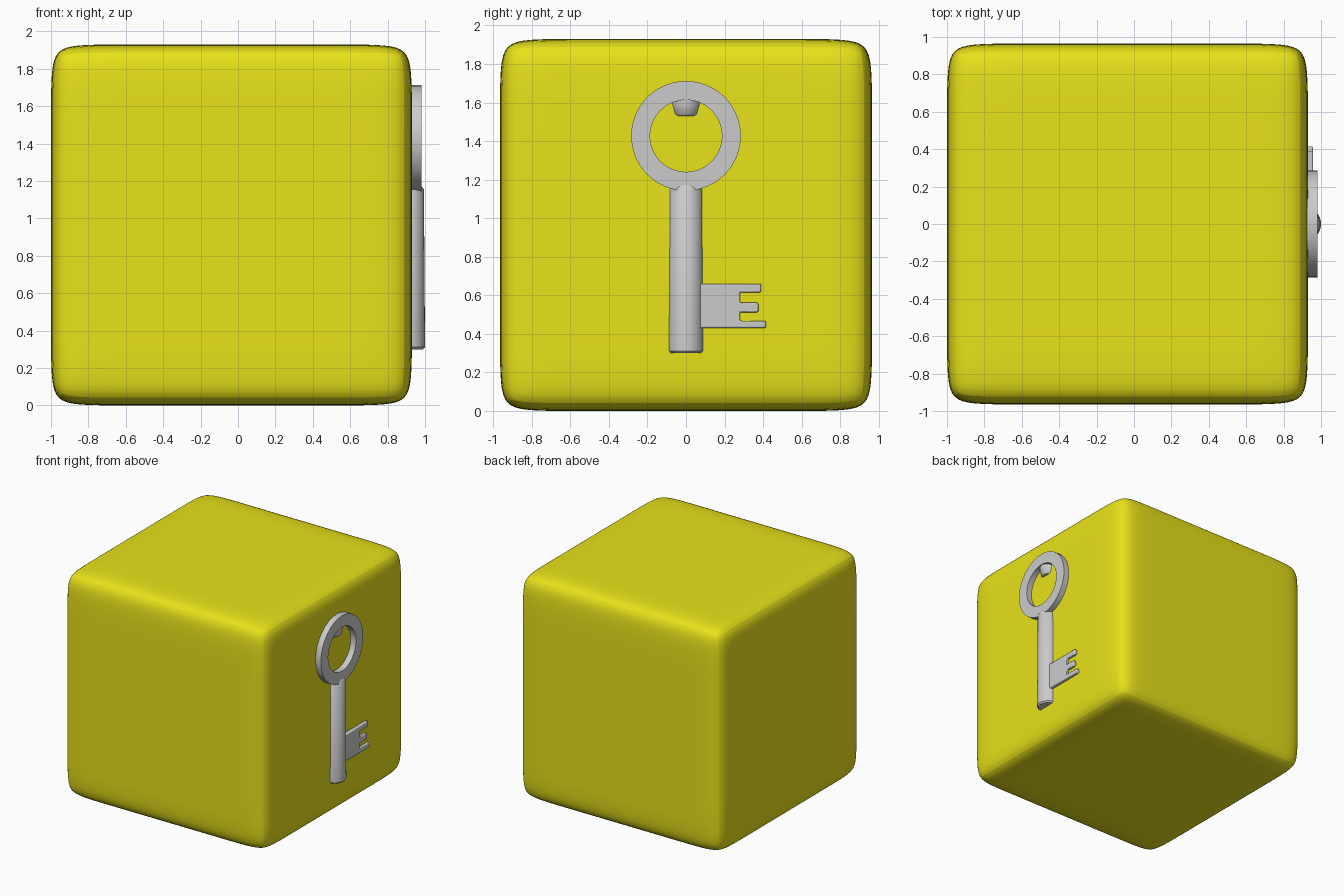
import bpy, bmesh
from math import cos, sin, pi

if "Cube" in bpy.data.objects:
    bpy.data.objects.remove(bpy.data.objects["Cube"])

CX, H, INSET = -0.035, 0.965, 0.25    # cube centre x, half size, support loop inset


def finish(name, bm, bevel=0.0):
    bmesh.ops.recalc_face_normals(bm, faces=bm.faces)
    mesh = bpy.data.meshes.new(name)
    bm.to_mesh(mesh)
    bm.free()
    ob = bpy.data.objects.new(name, mesh)
    bpy.context.collection.objects.link(ob)
    if bevel:
        mod = ob.modifiers.new("bevel", 'BEVEL')
        mod.width, mod.segments, mod.limit_method = bevel, 2, 'ANGLE'
    bpy.ops.object.select_all(action='DESELECT')
    ob.select_set(True)
    bpy.context.view_layer.objects.active = ob
    bpy.ops.object.shade_smooth_by_angle(angle=0.7)
    return ob


def prism(name, outline, x0, x1, bevel=0.0):
    """Extrude a (y, z) outline along x."""
    bm = bmesh.new()
    face = bm.faces.new([bm.verts.new((x0, y, z)) for y, z in outline])
    geo = bmesh.ops.extrude_face_region(bm, geom=[face])['geom']
    for v in geo:
        if isinstance(v, bmesh.types.BMVert):
            v.co.x = x1
    return finish(name, bm, bevel)


def lathe(name, profile, x, y=0.0, n=32):
    """Revolve (radius, z) profile about a vertical axis, capped."""
    bm = bmesh.new()
    rings = [[bm.verts.new((x + r * cos(2 * pi * i / n), y + r * sin(2 * pi * i / n), z))
              for i in range(n)] for r, z in profile]
    for a, b in zip(rings, rings[1:]):
        for i in range(n):
            j = (i + 1) % n
            bm.faces.new((a[i], a[j], b[j], b[i]))
    bm.faces.new(rings[0])
    bm.faces.new(rings[-1])
    return finish(name, bm)


# Rounded cube: box with support loops, subdivided
bm = bmesh.new()
bmesh.ops.create_cube(bm, size=2 * H)
for axis in range(3):
    for s in (-1, 1):
        co, no = [0, 0, 0], [0, 0, 0]
        co[axis], no[axis] = s * (H - INSET), 1
        bmesh.ops.bisect_plane(bm, geom=bm.verts[:] + bm.edges[:] + bm.faces[:],
                               plane_co=co, plane_no=no)
bmesh.ops.translate(bm, verts=bm.verts, vec=(CX, 0, H))
cube = finish("rounded_cube", bm)
for p in cube.data.polygons:
    p.use_smooth = True
sub = cube.modifiers.new("subdivision", 'SUBSURF')
sub.levels = sub.render_levels = 3
cube.modifiers.move(len(cube.modifiers) - 1, 0)
yellow = bpy.data.materials.new("yellow")
yellow.diffuse_color = (0.8, 0.76, 0.01, 1)
yellow.use_nodes = True
yellow.node_tree.nodes["Principled BSDF"].inputs["Base Color"].default_value = yellow.diffuse_color
cube.data.materials.append(yellow)

# Key bow: flat ring standing against the +x face
N, RZ = 32, 1.427
bm = bmesh.new()
loops = [[bm.verts.new((x, r * cos(2 * pi * i / N), RZ + r * sin(2 * pi * i / N)))
          for i in range(N)]
         for r, x in ((0.187, 0.89), (0.187, 0.98), (0.285, 0.98), (0.285, 0.89))]
for k in range(4):
    a, b = loops[k], loops[(k + 1) % 4]
    for i in range(N):
        j = (i + 1) % N
        bm.faces.new((a[i], a[j], b[j], b[i]))
finish("key_ring", bm)

# Key shaft, and the stub showing inside the ring
lathe("key_shaft", [(0.080, 0.30), (0.091, 0.312), (0.085, 1.155), (0.07, 1.175)], 0.909)
lathe("key_stub", [(0.055, 1.53), (0.066, 1.54), (0.078, 1.59), (0.078, 1.63)], 0.895)

# Key bit with three teeth
prism("key_bit", [(0.04, 0.43), (0.415, 0.43), (0.415, 0.468), (0.28, 0.468),
                  (0.28, 0.512), (0.375, 0.512), (0.375, 0.562), (0.28, 0.562),
                  (0.28, 0.615), (0.39, 0.615), (0.39, 0.66), (0.04, 0.66)],
      0.89, 0.957, 0.008)
